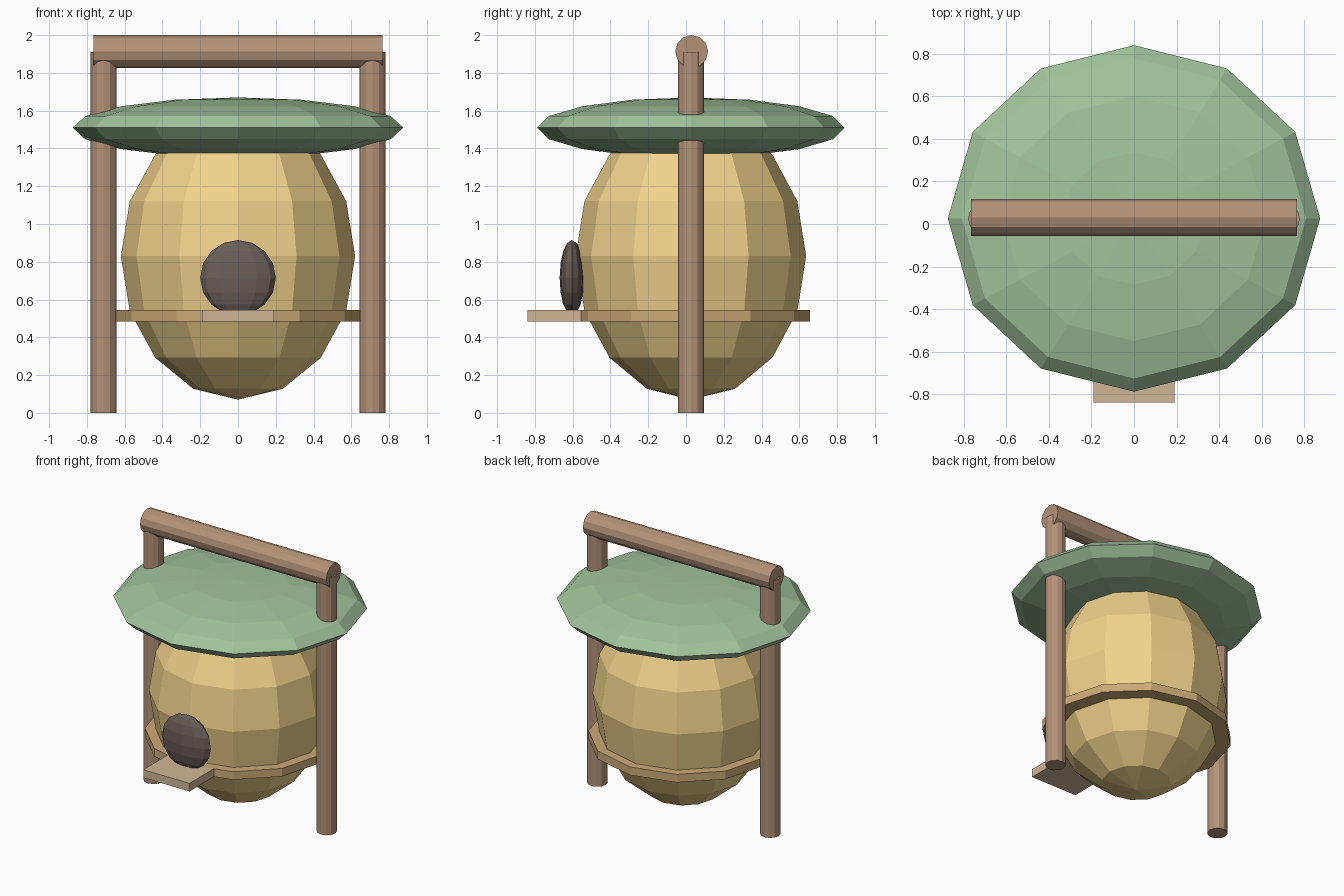
import bpy, math

if "Cube" in bpy.data.objects:
    bpy.data.objects.remove(bpy.data.objects["Cube"])

Y0 = 0.026  # shared centre line of hive, roof and frame


def material(name, rgb):
    m = bpy.data.materials.new(name)
    m.diffuse_color = (*rgb, 1)
    m.use_nodes = True
    m.node_tree.nodes["Principled BSDF"].inputs["Base Color"].default_value = m.diffuse_color
    return m


STRAW = material("straw", (0.88, 0.65, 0.26))
GREEN = material("green", (0.36, 0.55, 0.33))
WOOD = material("wood", (0.45, 0.29, 0.19))
TRIM = material("trim", (0.60, 0.40, 0.18))
PLANK = material("plank", (0.63, 0.47, 0.31))
DARK = material("dark", (0.14, 0.11, 0.10))


def finish(name, mat, scale=(1, 1, 1)):
    o = bpy.context.object
    o.name = name
    o.scale = scale
    o.data.materials.append(mat)
    bpy.ops.object.transform_apply(location=False, rotation=True, scale=True)
    return o


def ball(name, loc, radii, mat, segments=12, rings=8):
    bpy.ops.mesh.primitive_uv_sphere_add(segments=segments, ring_count=rings,
                                         radius=1, location=loc)
    return finish(name, mat, radii)


def rod(name, loc, radius, length, mat, rot=(0, 0, 0), sides=12, scale=(1, 1, 1)):
    bpy.ops.mesh.primitive_cylinder_add(vertices=sides, radius=radius, depth=length,
                                        location=loc, rotation=rot)
    return finish(name, mat, scale)


# Hive body and overhanging roof
ball("hive_body", (0, Y0, 0.83), (0.62, 0.61, 0.76), STRAW)
ball("roof", (0, Y0, 1.51), (0.875, 0.814, 0.16), GREEN)

# Band round the body
rod("band", (0, Y0, 0.515), 1, 0.06, TRIM, scale=(0.65, 0.63, 1))

# Entrance hole plug and landing board
ball("entrance", (0, -0.604, 0.715), (0.20, 0.065, 0.20), DARK, 12, 8)
bpy.ops.mesh.primitive_cube_add(size=1, location=(0, -0.688, 0.515))
finish("landing_board", PLANK, (0.38, 0.304, 0.06))

# Hanging frame: two posts and a crossbar
for side, x in (("left", -0.711), ("right", 0.711)):
    rod(side + "_post", (x, Y0, 0.955), 0.069, 1.91, WOOD)
rod("crossbar", (0, Y0 + 0.004, 1.913), 0.087, 1.53, WOOD, rot=(0, math.pi / 2, 0))
